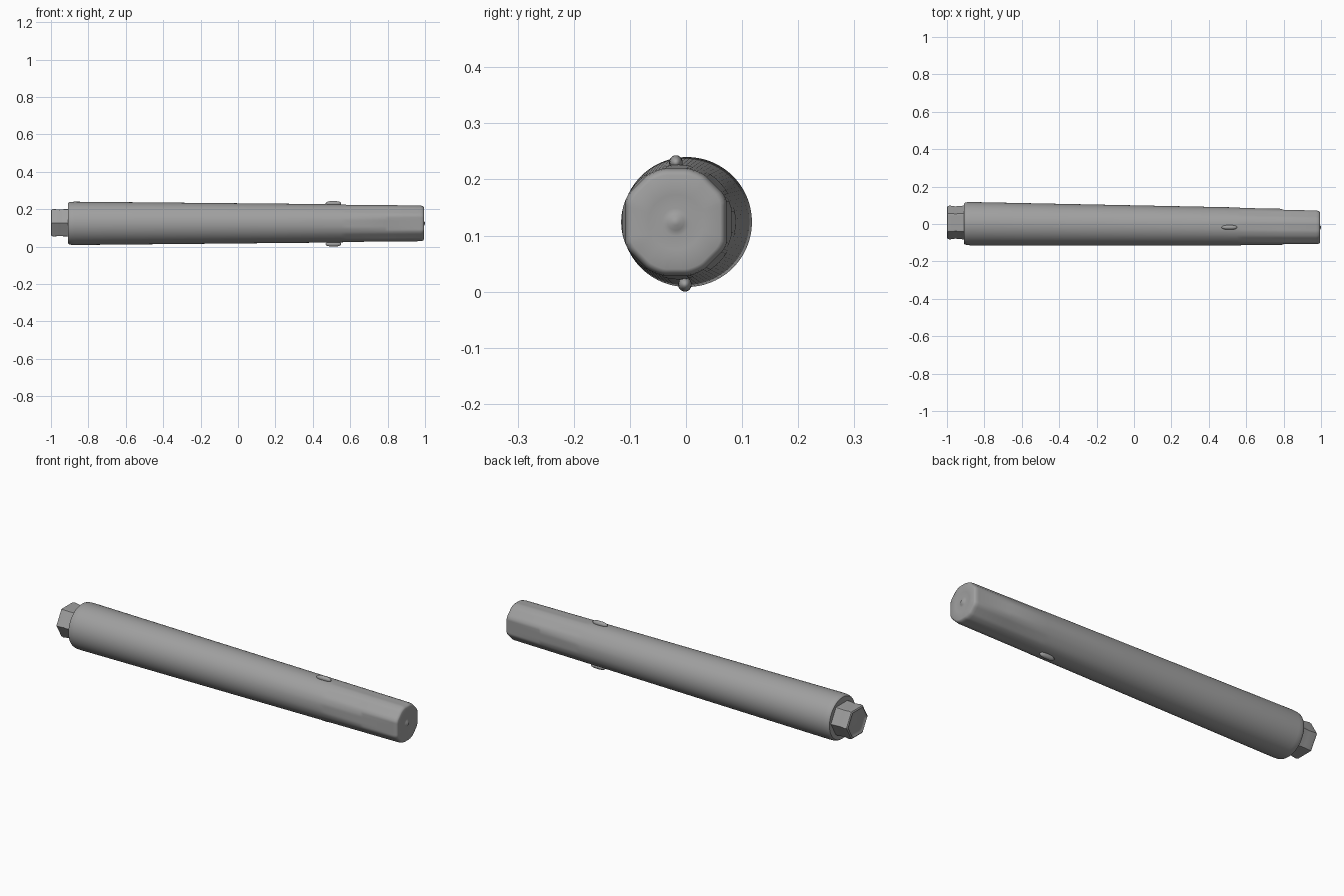
import bpy, bmesh, math

cube = bpy.data.objects.get("Cube")
if cube:
    bpy.data.objects.remove(cube)

grey = bpy.data.materials.new("plain grey")
grey.use_nodes = True
COLOUR = (0.35, 0.35, 0.35, 1)
grey.diffuse_color = COLOUR
grey.node_tree.nodes["Principled BSDF"].inputs["Base Color"].default_value = COLOUR
SEGMENTS = 96


def finish(bm, name):
    bmesh.ops.recalc_face_normals(bm, faces=bm.faces)
    mesh = bpy.data.meshes.new(name)
    bm.to_mesh(mesh)
    bm.free()
    obj = bpy.data.objects.new(name, mesh)
    bpy.context.collection.objects.link(obj)
    mesh.materials.append(grey)
    bpy.ops.object.select_all(action="DESELECT")
    obj.select_set(True)
    bpy.context.view_layer.objects.active = obj
    bpy.ops.object.shade_smooth_by_angle(angle=math.radians(40))
    return obj


def section(radius, flats):
    """Unit circle with flats cut at (angle, distance), scaled to radius."""
    points = []
    for i in range(SEGMENTS):
        a = math.tau * i / SEGMENTS
        r = 1.0
        for angle, distance in flats:
            c = math.cos(a - angle)
            if c > 0:
                r = min(r, distance / c)
        points.append((radius * r * math.cos(a), radius * r * math.sin(a)))
    return points


def loft(name, stations, centre):
    """Skin rings of (x, radius, flats) along the x axis."""
    bm = bmesh.new()
    rings = []
    for x, radius, flats in stations:
        cy, cz = centre(x)
        rings.append([bm.verts.new((x, cy + y, cz + z))
                      for y, z in section(radius, flats)])
    for a, b in zip(rings, rings[1:]):
        for i in range(SEGMENTS):
            j = (i + 1) % SEGMENTS
            bm.faces.new((a[i], a[j], b[j], b[i]))
    bm.faces.new(rings[0])
    bm.faces.new(rings[-1])
    return finish(bm, name)


def body_radius(x):
    return 0.116 - 0.018 * (x + 0.9) / 1.88


def body_centre(x):
    return 0.002 - 0.02 * (x + 0.9) / 1.88, 0.124


def facets(count, depth, start=0):
    return [(start + math.tau * i / count, depth) for i in range(count)]


# Tapered barrel with a rounded shoulder, shallow facets and deeper end flats
grip = facets(8, 0.975)
end = grip + [(0, 0.92), (math.pi, 0.92)]
profile = [(-0.908, 0.80, []), (-0.908, 0.93, []), (-0.903, 0.965, []),
           (-0.893, 0.988, []), (-0.875, 1, []), (-0.4, 1, []),
           (0.1, 1, []), (0.55, 1, []), (0.58, 1, grip), (0.785, 1, grip),
           (0.80, 1, end), (0.972, 1, end), (0.984, 0.98, end),
           (0.992, 0.94, end), (0.995, 0.88, end), (0.994, 0.5, []),
           (0.991, 0.25, []), (0.993, 0.15, []), (0.999, 0.06, [])]
loft("barrel", [(x, body_radius(x) * s, f) for x, s, f in profile], body_centre)

# Stub with a flat top and bottom and a slight waist
six = facets(6, 0.86, math.pi / 2) + facets(2, 0.81, math.pi / 2)
stub = [(-0.999, 0.02, []), (-0.995, 0.04, []), (-0.994, 0.07, six),
        (-1.0, 0.08, six), (-0.996, 0.088, six), (-0.985, 0.091, six),
        (-0.955, 0.087, six), (-0.925, 0.090, six), (-0.89, 0.091, six)]
loft("end_stub", stub, lambda x: (0.008, 0.127))

# Small elongated nubs above and below the barrel
for name, y, z in (("top_nub", -0.018, 0.230), ("bottom_nub", -0.002, 0.013)):
    bm = bmesh.new()
    bmesh.ops.create_uvsphere(bm, u_segments=24, v_segments=16, radius=1)
    for v in bm.verts:
        v.co.x = 0.51 + 0.042 * math.copysign(abs(v.co.x) ** 0.7, v.co.x)
        v.co.y = y + 0.012 * v.co.y
        v.co.z = z + 0.013 * v.co.z
    finish(bm, name)
